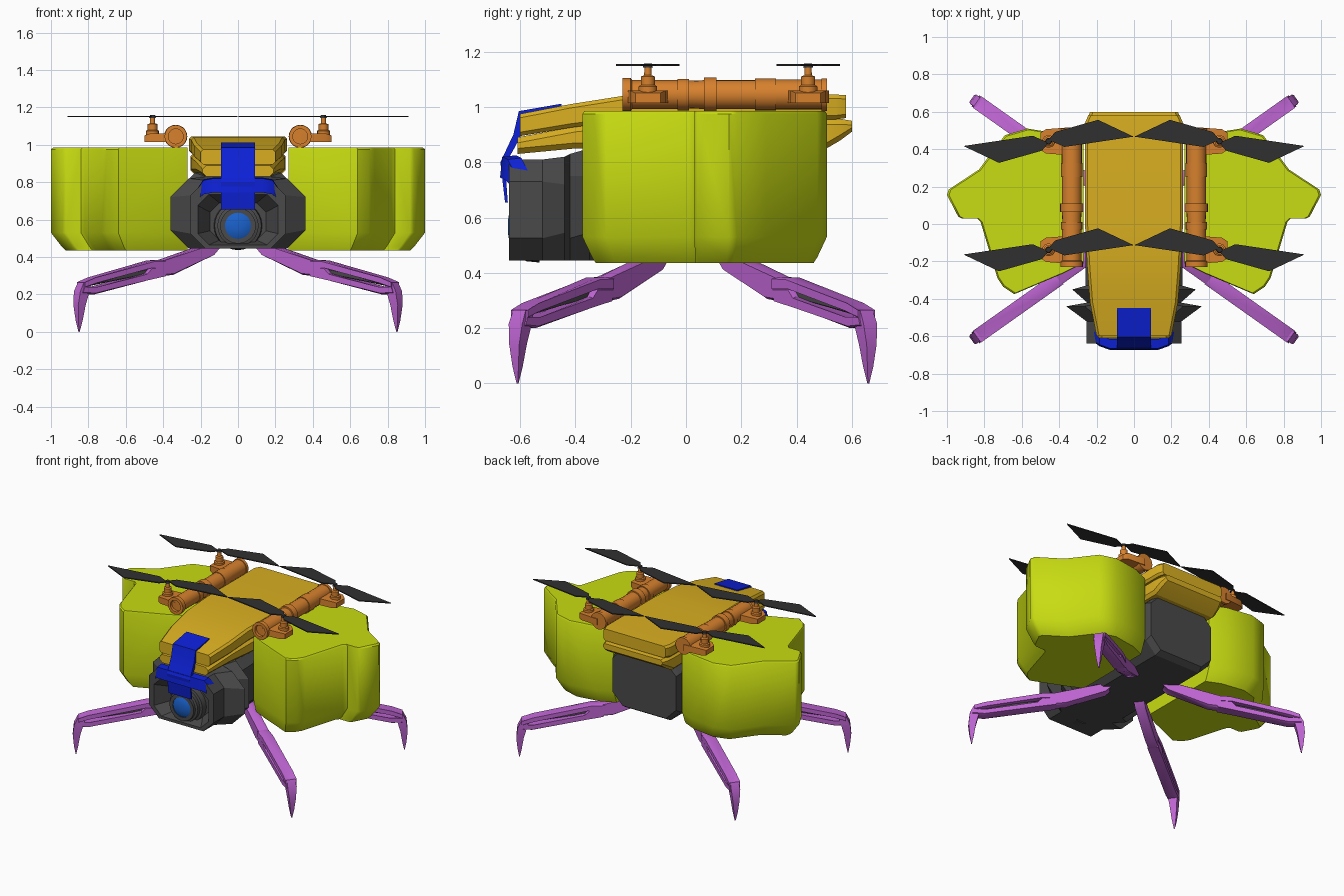
import bpy, bmesh, math
from mathutils import Vector

cube = bpy.data.objects.get("Cube")
if cube:
    bpy.data.objects.remove(cube, do_unlink=True)


def material(name, rgb):
    m = bpy.data.materials.new(name)
    m.use_nodes = True
    m.diffuse_color = (*rgb, 1)
    m.node_tree.nodes["Principled BSDF"].inputs["Base Color"].default_value = (*rgb, 1)
    return m


LIME = material("lime", (0.58, 0.72, 0.006))
YELLOW = material("golden_yellow", (0.70, 0.43, 0.015))
ORANGE = material("orange", (0.68, 0.22, 0.027))
GREY = material("dark_grey", (0.068, 0.068, 0.068))
BLACK = material("blade_black", (0.03, 0.03, 0.03))
BLUE = material("deep_blue", (0.004, 0.015, 0.68))
GLASS = material("lens_blue", (0.01, 0.12, 0.60))
PURPLE = material("purple", (0.52, 0.13, 0.65))


def loft(name, rings, mat, angle=30):
    """Skin a list of equal-length rings and cap both ends."""
    bm = bmesh.new()
    loops = [[bm.verts.new(p) for p in ring] for ring in rings]
    n = len(loops[0])
    for a, b in zip(loops, loops[1:]):
        for i in range(n):
            j = (i + 1) % n
            bm.faces.new((a[i], a[j], b[j], b[i]))
    bm.faces.new(loops[0])
    bm.faces.new(loops[-1])
    bmesh.ops.recalc_face_normals(bm, faces=bm.faces)
    mesh = bpy.data.meshes.new(name)
    bm.to_mesh(mesh)
    bm.free()
    mesh.materials.append(mat)
    ob = bpy.data.objects.new(name, mesh)
    bpy.context.collection.objects.link(ob)
    bpy.ops.object.select_all(action="DESELECT")
    ob.select_set(True)
    bpy.context.view_layer.objects.active = ob
    bpy.ops.object.shade_smooth_by_angle(angle=math.radians(angle))
    return ob


def octagon(y, w, z0, z1, c):
    """Chamfered rectangle across the body at depth y."""
    half = [(w - c, z0), (w, z0 + c), (w, z1 - c), (w - c, z1)]
    return [(x, y, z) for x, z in half] + [(-x, y, z) for x, z in reversed(half)]


def lathe(name, profile, centre, axis, mat, sides=20):
    """Turn (distance, radius) pairs about the y or z axis."""
    rings = []
    for d, r in profile:
        ring = []
        for i in range(sides):
            a = math.tau * i / sides
            u, v = r * math.cos(a), r * math.sin(a)
            off = (u, d, v) if axis == "y" else (u, v, d)
            ring.append(Vector(centre) + Vector(off))
        rings.append(ring)
    return loft(name, rings, mat)


# Side pods: one outline, chamfered underneath
POD = [(.27, .43), (.38, .48), (.57, .51), (.69, .475), (.83, .29), (.99, .185), (1, .155),
       (.94, .04), (.92, .03), (.84, .03), (.82, .01), (.73, -.29), (.70, -.335), (.64, -.375),
       (.38, -.265), (.27, -.21)]
POD_LEVELS = [(.435, .89), (.455, .92), (.53, 1), (.975, 1), (.985, .985)]
for s, side in ((1, "left"), (-1, "right")):
    rings = [[(s * (.27 + (x - .27) * k), .07 + (y - .07) * k, z) for x, y in POD]
             for z, k in POD_LEVELS]
    loft(side + "_pod", rings, LIME, 40)

# Grey hull with a recessed nose and two flared collars
loft("hull", [
    octagon(-.54, .15, .49, .69, .05),
    octagon(-.64, .215, .465, .735, .06),
    octagon(-.64, .255, .445, .81, .08),
    octagon(-.52, .255, .445, .81, .08),
    octagon(-.44, .362, .445, .82, .10),
    octagon(-.42, .25, .445, .83, .08),
    octagon(-.35, .33, .445, .85, .10),
    octagon(-.33, .26, .445, .86, .08),
    octagon(.43, .26, .445, .88, .08),
    octagon(.47, .25, .47, .87, .08)], GREY)

# Nose lens
NOSE = (0, 0, .567)
lathe("lens_barrel", [(-.53, .13), (-.58, .125), (-.585, .11), (-.61, .11), (-.615, .095),
                      (-.635, .095), (-.635, .07), (-.62, .07)], NOSE, "y", GREY, 28)
lathe("lens_glass", [(-.6, .07), (-.63, .07), (-.64, .05), (-.645, .02)], NOSE, "y", GLASS, 28)

# Yellow back shell in two layers
loft("upper_shell", [
    octagon(-.60, .20, .895, .975, .014),
    octagon(-.42, .235, .925, 1.01, .014),
    octagon(-.23, .25, .95, 1.04, .014),
    octagon(0, .262, .955, 1.045, .014),
    octagon(.54, .262, .955, 1.045, .014),
    octagon(.58, .245, .96, 1.043, .014)], YELLOW)
loft("lower_shell", [
    octagon(-.61, .19, .83, .89, .02),
    octagon(-.40, .225, .85, .93, .02),
    octagon(-.20, .25, .85, .95, .02),
    octagon(.50, .255, .845, .957, .02),
    octagon(.56, .25, .88, .957, .02),
    octagon(.60, .235, .91, .95, .015)], YELLOW)

# Blue brow: a folded strap and a swept visor band
STRAP = [(-.45, 1.012), (-.605, .985), (-.625, .90), (-.672, .80), (-.655, .655),
         (-.645, .655), (-.655, .79), (-.60, .89), (-.59, .965), (-.45, .995)]
loft("brow_strap", [[(x, y, z) for y, z in STRAP] for x in (-.09, .09)], BLUE)
band = []
for x, y, low, high in [(-.245, -.60, .685, .72), (-.185, -.645, .735, .81), (-.13, -.665, .745, .82),
                        (.13, -.665, .745, .82), (.185, -.645, .735, .81), (.245, -.60, .685, .72)]:
    band.append([(x, y - .008, low), (x, y, high), (x, y + .05, high + .005), (x, y + .04, low)])
loft("brow_visor", band, BLUE)

# Rotor tubes, motor mounts and two-bladed rotors
TUBE = [(-.21, .04), (-.23, .04), (-.23, .06), (-.20, .06), (-.195, .052), (-.03, .052),
        (-.03, .057), (.01, .057), (.01, .05), (.065, .052), (.065, .062), (.11, .062),
        (.11, .053), (.25, .053), (.25, .058), (.325, .058), (.325, .054), (.49, .054),
        (.49, .059), (.51, .059)]
MOTOR = [(1.05, .034), (1.075, .034), (1.08, .026), (1.11, .026), (1.115, .014), (1.152, .012)]
BLADE = [(.455, .025), (.265, .115), (.035, .05), (0, .008), (.085, -.03)]
for s, side in ((1, "left"), (-1, "right")):
    lathe(side + "_tube", TUBE, (s * .333, 0, 1.045), "y", ORANGE)
    for y, end in ((-.138, "front"), (.442, "rear")):
        tag = side + "_" + end
        loft(tag + "_mount", [[(s * x, y - h, 1.015), (s * x, y + h, 1.015), (s * x, y + h, z),
                               (s * x, y - h, z)]
                              for x, h, z in ((.34, .075, 1.06), (.47, .065, 1.06), (.50, .045, 1.05))],
             ORANGE)
        lathe(tag + "_motor", MOTOR, (s * .457, y, 0), "z", ORANGE, 14)
        lathe(tag + "_rotor_cap", [(1.143, .018), (1.158, .014)], (s * .457, y, 0), "z", BLACK, 12)
        for k, half in ((1, "inner"), (-1, "outer")):
            loft(tag + "_" + half + "_blade",
                 [[(s * (.457 - k * a), y + k * b, z) for a, b in BLADE] for z in (1.148, 1.155)], BLACK)

# Legs, drawn in a side plane (reach, height) and turned out to each corner
THIGH = [(-.03, .47), (.05, .47), (.37, .375), (.41, .34), (.38, .295), (.28, .305), (.02, .415)]
TOP_RAIL = [(.33, .385), (.42, .382), (.80, .288), (.87, .26), (.87, .232), (.79, .257), (.43, .345),
            (.33, .345)]
LOW_RAIL = [(.33, .345), (.43, .345), (.46, .312), (.79, .236), (.87, .235), (.88, .205), (.80, .20),
            (.46, .275), (.34, .30)]
ROD = [(.40, .345), (.83, .258), (.83, .243), (.40, .32)]
CLAW = [(.265, .82, .87, .028), (.215, .835, .895, .030), (.14, .855, .903, .022),
        (.06, .868, .895, .013), (0, .880, .884, .003)]


def leg(tag, sx, root, foot):
    start, reach = Vector(root), (Vector(foot) - Vector(root)).normalized()
    across = Vector((-reach.y, reach.x))

    def place(r, w, z):
        p = start + reach * r + across * w
        return (sx * p.x, p.y, z)

    def plate(part, shape, width, mat):
        inner = width * .65
        mid = Vector((sum(p[0] for p in shape), sum(p[1] for p in shape))) / len(shape)
        rings = []
        for w, k in ((-width, .9), (-inner, 1), (inner, 1), (width, .9)):
            rings.append([place(r, w, mid.y + (z - mid.y) * k) for r, z in shape])
        loft(tag + part, rings, mat)

    plate("_thigh", THIGH, .034, PURPLE)
    plate("_upper_rail", TOP_RAIL, .038, PURPLE)
    plate("_lower_rail", LOW_RAIL, .036, PURPLE)
    plate("_piston", ROD, .010, GREY)
    loft(tag + "_claw", [[place(a, -w, z), place(b, -w, z), place(b, w, z), place(a, w, z)]
                         for z, a, b, w in CLAW], PURPLE)


for sx, side in ((1, "left"), (-1, "right")):
    leg(side + "_front_leg", sx, (.13, -.10), (.85, -.61))
    leg(side + "_rear_leg", sx, (.13, .15), (.85, .66))
